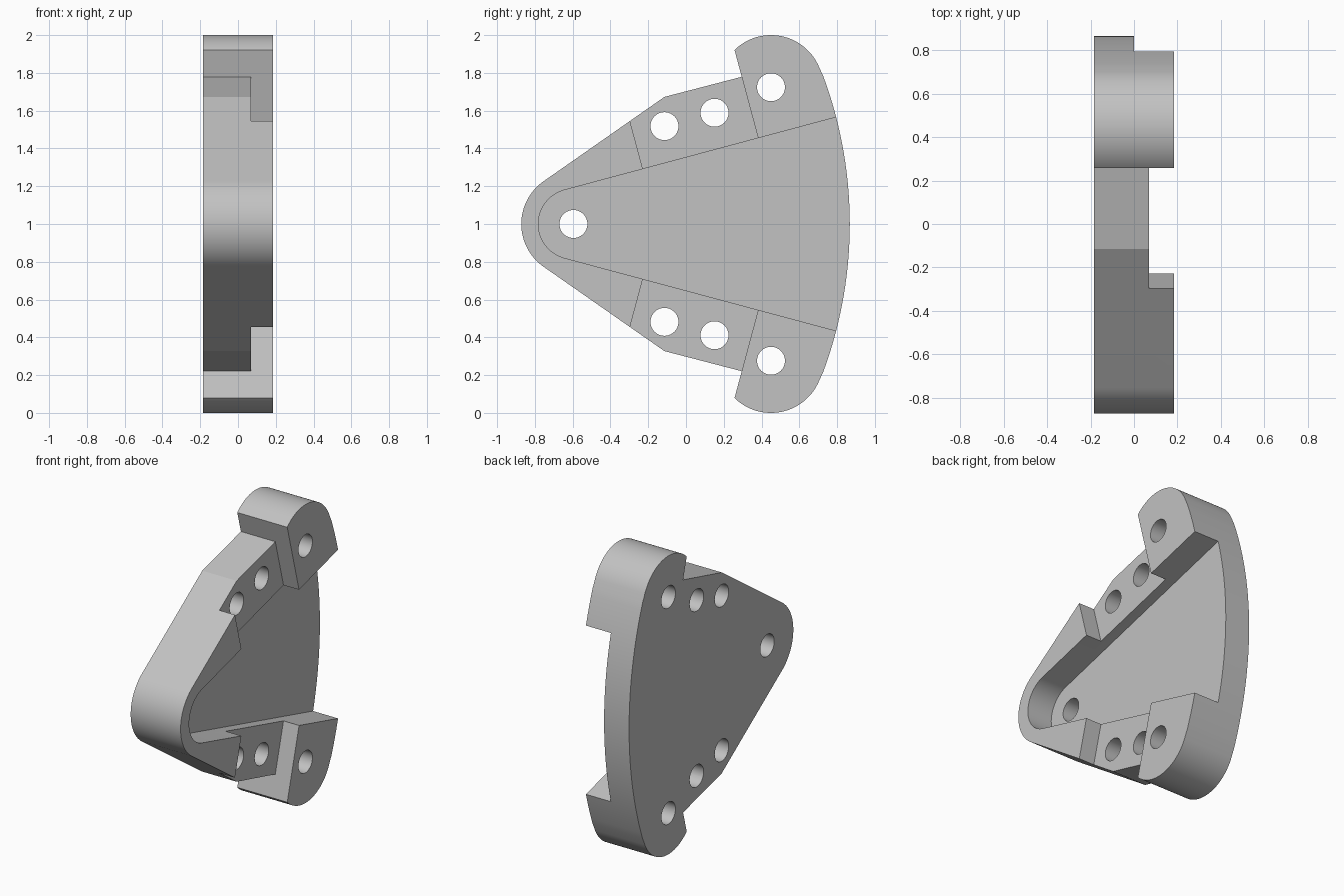
import bpy, bmesh, math
from mathutils import Vector

if "Cube" in bpy.data.objects:
    bpy.data.objects.remove(bpy.data.objects["Cube"])

HALF = 0.185                       # half thickness along x
TIP = Vector((-0.596, 0))          # profile coordinates: (y, height from mid-line)
LOBE = Vector((0.45, 0.724))
ROUND = 0.276
HOLE = 0.074


def arc(centre, radius, start, end, steps):
    angles = [math.radians(start + (end - start) * i / steps) for i in range(steps + 1)]
    return [centre + radius * Vector((math.cos(a), math.sin(a))) for a in angles]


def flip(points):
    return [Vector((p.x, -p.y)) for p in points]


def prism(name, points, x0, x1):
    """Extrude a closed (y, height) profile from x0 to x1."""
    bm = bmesh.new()
    face = bm.faces.new([bm.verts.new((x0, p.x, p.y + 1)) for p in points])
    out = bmesh.ops.extrude_face_region(bm, geom=[face])
    moved = [v for v in out["geom"] if isinstance(v, bmesh.types.BMVert)]
    bmesh.ops.translate(bm, verts=moved, vec=(x1 - x0, 0, 0))
    bmesh.ops.recalc_face_normals(bm, faces=bm.faces)
    mesh = bpy.data.meshes.new(name)
    bm.to_mesh(mesh)
    bm.free()
    obj = bpy.data.objects.new(name, mesh)
    bpy.context.collection.objects.link(obj)
    return obj


# Upper half of the outline: round tip, bent flank, lobe, bowed rear edge
lobe_arc = arc(LOBE, ROUND, 134.4, 21.5, 32)
step_top = lobe_arc[0]
tilt = math.radians(15)
inward = Vector((math.sin(tilt), -math.cos(tilt)))
forward = Vector((-math.cos(tilt), -math.sin(tilt)))
upper = arc(TIP, ROUND, 180, 124.5, 20)
upper += [Vector((-0.114, 0.673)), step_top + 0.147 * inward]
upper += lobe_arc
upper += arc(Vector((-1.387, 0)), 2.254, 21.5, 0, 20)[1:]
outline = upper + flip(upper[1:-1])[::-1]
bracket = prism("bracket_plate", outline, -HALF, HALF)

# Tapered pocket with a round nose
nose = arc(TIP, 0.186, 255, 105, 32)
run = 1.8 * Vector((math.cos(tilt), math.sin(tilt)))
cutters = [prism("pocket_cutter", nose + [nose[-1] + run, nose[0] + flip([run])[0]], 0, 0.3)]

# Lowered ledge across each side rail
notch = [step_top, step_top + 0.55 * inward,
         step_top + 0.55 * inward + 0.632 * forward, step_top + 0.632 * forward]
for side, shape in (("upper", notch), ("lower", flip(notch))):
    cutters.append(prism(side + "_ledge_cutter", shape, 0.07, 0.3))

# Through holes
centres = [Vector((-0.114, 0.518)), Vector((0.151, 0.589)), LOBE]
for c in centres + flip(centres) + [TIP]:
    cutters.append(prism("hole_cutter", arc(c, HOLE, 0, 360, 40)[:-1], -0.3, 0.3))

# Apply the cuts
bpy.ops.object.select_all(action="DESELECT")
bpy.context.view_layer.objects.active = bracket
bracket.select_set(True)
for cutter in cutters:
    cutter.hide_render = True
    mod = bracket.modifiers.new("cut", "BOOLEAN")
    mod.operation = "DIFFERENCE"
    mod.solver = "EXACT"
    mod.object = cutter
    bpy.ops.object.modifier_apply(modifier=mod.name)
    bpy.data.objects.remove(cutter)

# Material and shading
grey = bpy.data.materials.new("plain_grey")
grey.use_nodes = True
colour = (0.54, 0.54, 0.54, 1)
grey.diffuse_color = colour
grey.node_tree.nodes["Principled BSDF"].inputs["Base Color"].default_value = colour
bracket.data.materials.clear()
bracket.data.materials.append(grey)
bpy.ops.object.shade_smooth_by_angle(angle=math.radians(20))
